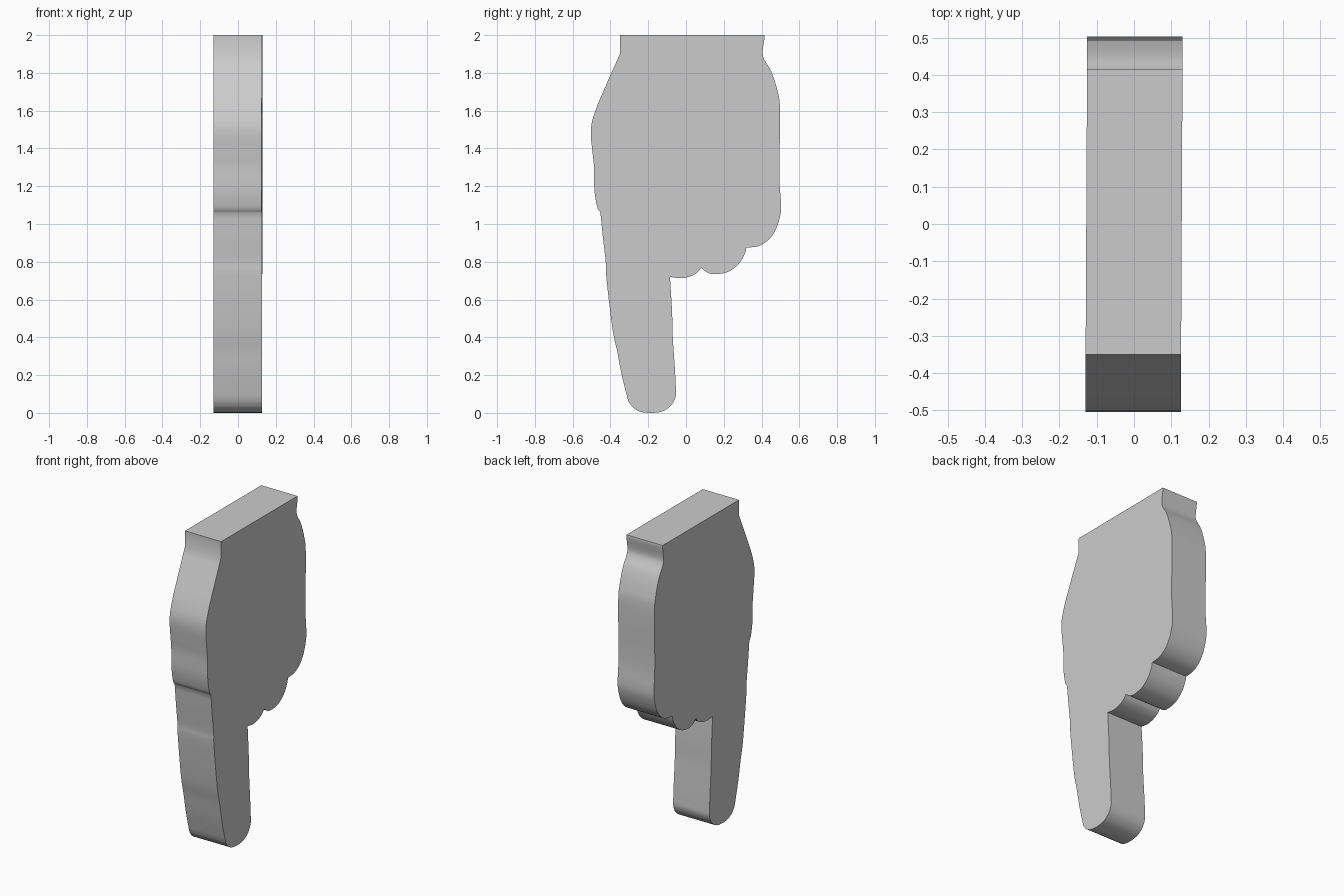
import bpy
import bmesh
import math
from mathutils import Vector

default_cube = bpy.data.objects.get("Cube")
if default_cube:
    bpy.data.objects.remove(default_cube, do_unlink=True)

HALF_THICKNESS = 0.128
SKEW = 0.005      # slight lean of the slab across its depth
STEPS = 4         # curve subdivisions between control points

# Outline runs in hundredths of a unit (y, z); each run ends at a sharp corner
wrist_front = [(-35, 200), (-35, 190)]
hand_back = [(-35, 190), (-43, 172), (-48, 160), (-50.4, 150), (-49.5, 138),
             (-48.7, 130), (-48.5, 118), (-47, 109), (-45.3, 106)]
finger_front = [(-45.3, 106), (-44, 93), (-42.5, 80), (-42.2, 72),
                (-39, 45), (-36.5, 33), (-34, 20), (-30.5, 6)]
fingertip = [(-30.5, 6), (-28, 2.8), (-24, .6), (-18, 0), (-12, 1), (-7.5, 4.5),
             (-5.4, 9), (-5.4, 14), (-6, 25), (-7, 40), (-7.4, 54), (-8.5, 72)]
first_knuckle = [(-8.5, 72), (-3, 71.3), (2, 72.2), (6, 74.3), (8, 76.8)]
second_knuckle = [(8, 76.8), (12, 74), (17, 73.5), (23, 75), (28, 79),
                  (31, 84), (32, 87.5)]
heel = [(32, 87.5), (38, 88.2), (43, 91), (47, 96), (49.8, 104), (50.3, 111),
        (49.4, 126), (49.8, 160), (48.3, 171), (45, 181), (41.5, 187),
        (40.5, 191), (41.5, 198), (41.5, 200)]


def smooth_run(points):
    """Round a run of points with a Catmull-Rom curve, leaving out its last point."""
    pts = [Vector(p) / 100 for p in points]
    if len(pts) == 2:
        return pts[:1]
    ext = [2 * pts[0] - pts[1]] + pts + [2 * pts[-1] - pts[-2]]
    result = []
    for a, b, c, d in zip(ext, ext[1:], ext[2:], ext[3:]):
        for i in range(STEPS):
            t = i / STEPS
            result.append(0.5 * (2 * b + (c - a) * t
                                 + (2 * a - 5 * b + 4 * c - d) * t ** 2
                                 + (3 * b - a - 3 * c + d) * t ** 3))
    return result


def make_material(name, color):
    mat = bpy.data.materials.new(name)
    mat.use_nodes = True
    mat.diffuse_color = color
    mat.node_tree.nodes["Principled BSDF"].inputs["Base Color"].default_value = color
    return mat


# Pointing hand: one closed outline extruded into a flat slab
outline = []
for run in (wrist_front, hand_back, finger_front, fingertip,
            first_knuckle, second_knuckle, heel):
    outline += smooth_run(run)
outline.append(Vector(heel[-1]) / 100)

bm = bmesh.new()
verts = [bm.verts.new((SKEW * p.x - HALF_THICKNESS, p.x, p.y)) for p in outline]
side = bm.faces.new(verts)
extruded = bmesh.ops.extrude_face_region(bm, geom=[side], use_keep_orig=True)
moved = [g for g in extruded["geom"] if isinstance(g, bmesh.types.BMVert)]
bmesh.ops.translate(bm, verts=moved, vec=(2 * HALF_THICKNESS, 0, 0))
bmesh.ops.recalc_face_normals(bm, faces=bm.faces)

mesh = bpy.data.meshes.new("pointing_hand")
bm.to_mesh(mesh)
bm.free()
hand = bpy.data.objects.new("pointing_hand", mesh)
bpy.context.collection.objects.link(hand)
mesh.materials.append(make_material("plain grey", (0.6, 0.6, 0.6, 1)))

# Smooth rim, crisp edges around the flat sides
bpy.ops.object.select_all(action="DESELECT")
hand.select_set(True)
bpy.context.view_layer.objects.active = hand
bpy.ops.object.shade_smooth_by_angle(angle=math.radians(35))
